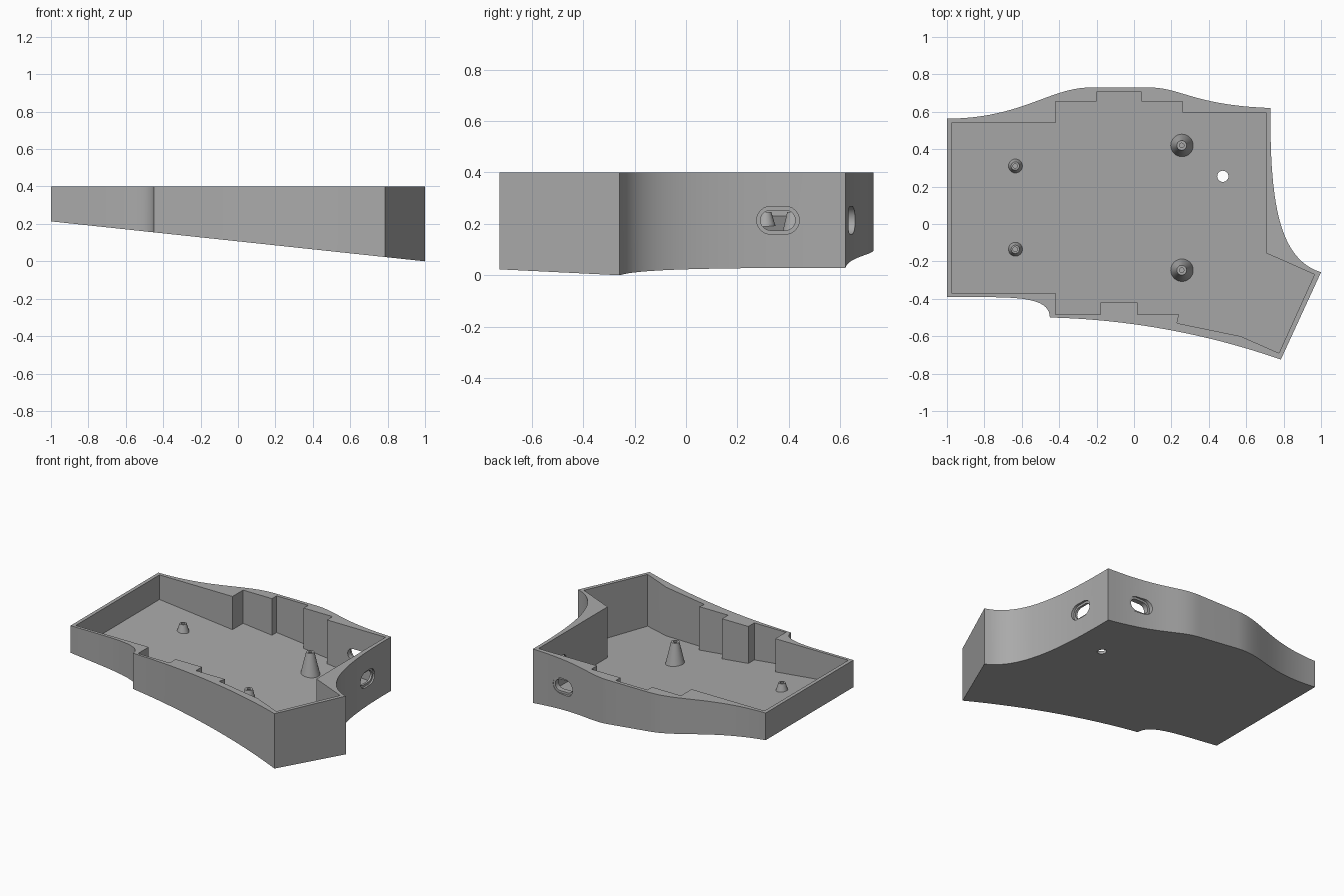
import bpy, bmesh, math
from mathutils import Vector, Matrix
from mathutils.geometry import interpolate_bezier

cube = bpy.data.objects.get("Cube")
if cube:
    bpy.data.objects.remove(cube, do_unlink=True)

TOP = 0.4
FLOOR = 0.02

grey = bpy.data.materials.new("plain grey")
grey.use_nodes = True
grey.diffuse_color = (0.4, 0.4, 0.4, 1)
grey.node_tree.nodes["Principled BSDF"].inputs["Base Color"].default_value = (0.4, 0.4, 0.4, 1)


def underside(x):
    return 0.1068 - 0.1068 * x


def make_object(name, bm):
    bmesh.ops.recalc_face_normals(bm, faces=bm.faces)
    mesh = bpy.data.meshes.new(name)
    bm.to_mesh(mesh)
    bm.free()
    mesh.materials.append(grey)
    obj = bpy.data.objects.new(name, mesh)
    bpy.context.collection.objects.link(obj)
    return obj


def prism(name, outline, bottom, top):
    """Upright prism whose lower end follows bottom(x)."""
    bm = bmesh.new()
    low = [bm.verts.new((x, y, bottom(x))) for x, y in outline]
    high = [bm.verts.new((x, y, top)) for x, y in outline]
    bm.faces.new(low[::-1])
    bm.faces.new(high)
    n = len(outline)
    for i in range(n):
        j = (i + 1) % n
        bm.faces.new((low[i], low[j], high[j], high[i]))
    return make_object(name, bm)


def curve(a, b, c, d, steps=24):
    pts = interpolate_bezier(*[Vector((*p, 0)) for p in (a, b, c, d)], steps)
    return [(p.x, p.y) for p in pts[:-1]]


def cut(target, cutter):
    mod = target.modifiers.new("cut", "BOOLEAN")
    mod.operation = "DIFFERENCE"
    mod.solver = "EXACT"
    mod.object = cutter
    bpy.context.view_layer.objects.active = target
    bpy.ops.object.modifier_apply(modifier=mod.name)
    bpy.data.objects.remove(cutter, do_unlink=True)


def slot(half_length, radius, depth, matrix):
    """Rounded slot cutter, centred, pushed through along its local z."""
    outline = []
    for side in (1, -1):
        for k in range(13):
            a = math.pi * (k / 12 - 0.5)
            outline.append((side * (half_length - radius + radius * math.cos(a)),
                            side * radius * math.sin(a)))
    obj = prism("slot_cutter", outline, lambda x: 0, depth)
    obj.data.transform(matrix)
    obj.hide_render = True
    return obj


def smooth(obj):
    bpy.ops.object.select_all(action="DESELECT")
    obj.select_set(True)
    bpy.context.view_layer.objects.active = obj
    bpy.ops.object.shade_smooth_by_angle(angle=math.radians(30))


# Case body: curved outline with a sloping underside
outer = (
    curve((-0.45, -0.5), (-0.45, -0.37), (-0.7, -0.395), (-1, -0.39))
    + [(-1, -0.39)]
    + curve((-1, 0.563), (-0.6, 0.565), (-0.45, 0.73), (-0.23, 0.73))
    + [(-0.23, 0.73)]
    + curve((0.08, 0.73), (0.25, 0.73), (0.32, 0.635), (0.73, 0.62))
    + curve((0.73, 0.62), (0.725, 0.1), (0.78, -0.19), (1, -0.258))
    + [(1, -0.258)]
    + curve((0.785, -0.725), (0.4, -0.59), (-0.02, -0.51), (-0.45, -0.5))
)
case = prism("case_shell", outer, underside, TOP)

# Stepped cavity
inner = [
    (-0.975, 0.54), (-0.42, 0.54), (-0.42, 0.655), (-0.2, 0.655),
    (-0.2, 0.705), (0.04, 0.705), (0.04, 0.655), (0.26, 0.655),
    (0.26, 0.595), (0.705, 0.595), (0.705, -0.155), (0.965, -0.27),
    (0.775, -0.69), (0.57, -0.6), (0.23, -0.53), (0.24, -0.485),
    (0.02, -0.485), (0.02, -0.42), (-0.18, -0.42), (-0.18, -0.485),
    (-0.42, -0.485), (-0.42, -0.37), (-0.975, -0.37),
]
cut(case, prism("cavity_cutter", inner, lambda x: underside(x) + FLOOR, 0.6))

# Cable slots in the left and back walls, each with a wider outer recess
to_side = Matrix(((0, 0, 1), (1, 0, 0), (0, 1, 0))).to_4x4()
to_back = Matrix(((-1, 0, 0), (0, 0, 1), (0, 1, 0))).to_4x4()
for place, turn, recess in (((0.65, 0.358, 0.214), to_side, 0.07),
                            ((0.485, 0.55, 0.214), to_back, 0.08)):
    spot = Matrix.Translation(place) @ turn
    cut(case, slot(0.068, 0.039, 0.2, spot))
    cut(case, slot(0.083, 0.054, 0.2, spot @ Matrix.Translation((0, 0, recess))))

# Round hole through the floor
cut(case, slot(0.03, 0.0299, 0.4, Matrix.Translation((0.475, 0.255, -0.1))))
smooth(case)


# Tapered screw posts with blind holes, all ending level
def post(name, x, y, base_radius, top_radius):
    base = underside(x) + FLOOR - 0.012
    top, hole = 0.246, 0.012
    profile = [(0, base), (base_radius, base), (top_radius, top),
               (hole, top), (hole, top - 0.04), (0, top - 0.04)]
    bm = bmesh.new()
    verts = [bm.verts.new((r, 0, z)) for r, z in profile]
    edges = [bm.edges.new(pair) for pair in zip(verts, verts[1:])]
    bmesh.ops.spin(bm, geom=verts + edges, cent=(0, 0, 0), axis=(0, 0, 1),
                   angle=math.tau, steps=32)
    bmesh.ops.remove_doubles(bm, verts=bm.verts, dist=0.0001)
    obj = make_object(name, bm)
    obj.data.transform(Matrix.Translation((x, y, 0)))
    smooth(obj)


for label, big_y, small_y in (("back", 0.42, 0.31), ("front", -0.247, -0.135)):
    post(label + "_tall_post", 0.255, big_y, 0.063, 0.026)
    post(label + "_short_post", -0.635, small_y, 0.041, 0.022)
